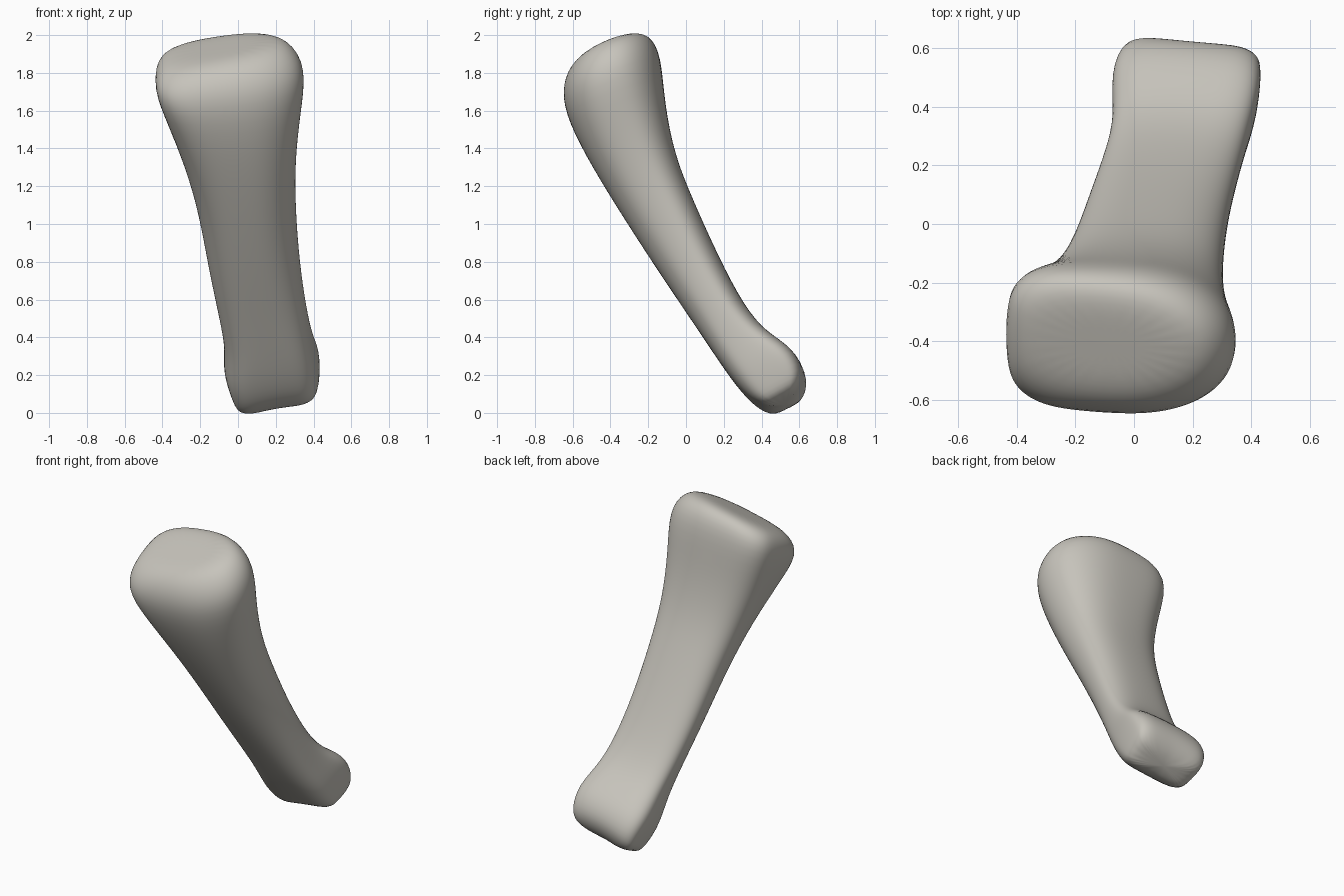
import bpy, bmesh
from math import cos, sin, pi
from mathutils import Vector

cube = bpy.data.objects.get("Cube")
if cube:
    bpy.data.objects.remove(cube, do_unlink=True)

SIDES = 24
AXIS = Vector((0, 0.46, -0.89))     # runs down the shaft

# Cross-sections, top to bottom: front y, z, back y, z, min x, max x,
# squareness at min x and max x, tilt, widening towards the back
SECTIONS = [
    (-.56, 1.87, -.27, 2.00, -.34, .18, 2.5, 2.1, .18, 0),
    (-.63, 1.80, -.19, 2.00, -.42, .28, 3.0, 2.1, .15, 0),
    (-.66, 1.67, -.135, 1.90, -.45, .365, 3.8, 2.2, .10, 0),
    (-.60, 1.49, -.115, 1.64, -.385, .335, 3.0, 2.3, .05, .04),
    (-.46, 1.24, -.06, 1.36, -.285, .31, 2.6, 2.4, .04, .1),
    (-.29, .97, .04, 1.12, -.215, .315, 2.6, 2.4, .04, .14),
    (-.12, .71, .17, .83, -.165, .335, 2.6, 2.4, .06, .14),
    (.05, .46, .31, .56, -.105, .37, 2.8, 2.6, .10, .12),
    (.17, .28, .43, .42, -.07, .40, 3.2, 3.2, .14, .1),
    (.265, .145, .575, .33, -.085, .435, 3.8, 3.8, .19, .1),
    (.355, .045, .645, .195, -.04, .435, 4.2, 4.2, .20, .08),
    (.44, .005, .605, .09, -.005, .42, 4.2, 4.2, .20, .04),
]


def power(v, n):
    return (abs(v) ** (2 / n)) * (1 if v >= 0 else -1)


def ring(bm, fy, fz, by, bz, x0, x1, n0, n1, tilt, flare):
    """One rounded-box section spanning the front and back points."""
    mid = Vector(((x0 + x1) / 2, (fy + by) / 2, (fz + bz) / 2))
    half = Vector((0, by - fy, bz - fz)) / 2
    verts = []
    for i in range(SIDES):
        a = 2 * pi * i / SIDES
        n = n1 if cos(a) > 0 else n0
        depth = power(sin(a), n)
        dx = power(cos(a), n) * (x1 - x0) / 2 * 1.01
        dx *= 1 + flare * (depth - 0.4)
        p = mid + half * depth * 1.01 - AXIS * dx * tilt
        p.x += dx
        verts.append(bm.verts.new(p))
    return verts


def cap(bm, loop, bulge):
    """Close an end with a fan around its middle."""
    mid = sum((v.co for v in loop), Vector()) / SIDES
    tip = bm.verts.new(mid + AXIS * bulge)
    for i in range(SIDES):
        bm.faces.new((loop[i], loop[(i + 1) % SIDES], tip))


# Loft the bone through its sections
bm = bmesh.new()
rings = [ring(bm, *s) for s in SECTIONS]
for a, b in zip(rings, rings[1:]):
    for i in range(SIDES):
        j = (i + 1) % SIDES
        bm.faces.new((a[i], a[j], b[j], b[i]))
cap(bm, rings[0], 0.0)
cap(bm, rings[-1], 0.008)

# Shallow groove between the two knuckles at the lower end
for loop, depth in zip(rings[-2:], (.014, .012)):
    for v in loop:
        k = (v.co.x - 0.2) / 0.15
        v.co -= AXIS * depth * max(0, 1 - k * k)

bmesh.ops.recalc_face_normals(bm, faces=bm.faces)
mesh = bpy.data.meshes.new("finger_bone")
bm.to_mesh(mesh)
bm.free()
mesh.shade_smooth()
bone = bpy.data.objects.new("finger_bone", mesh)
bpy.context.collection.objects.link(bone)
sub = bone.modifiers.new("Smooth", 'SUBSURF')
sub.levels = sub.render_levels = 2

# Bone colour
color = (0.57, 0.55, 0.50, 1)
mat = bpy.data.materials.new("warm_grey_bone")
mat.use_nodes = True
mat.diffuse_color = color
mat.node_tree.nodes["Principled BSDF"].inputs["Base Color"].default_value = color
mesh.materials.append(mat)
